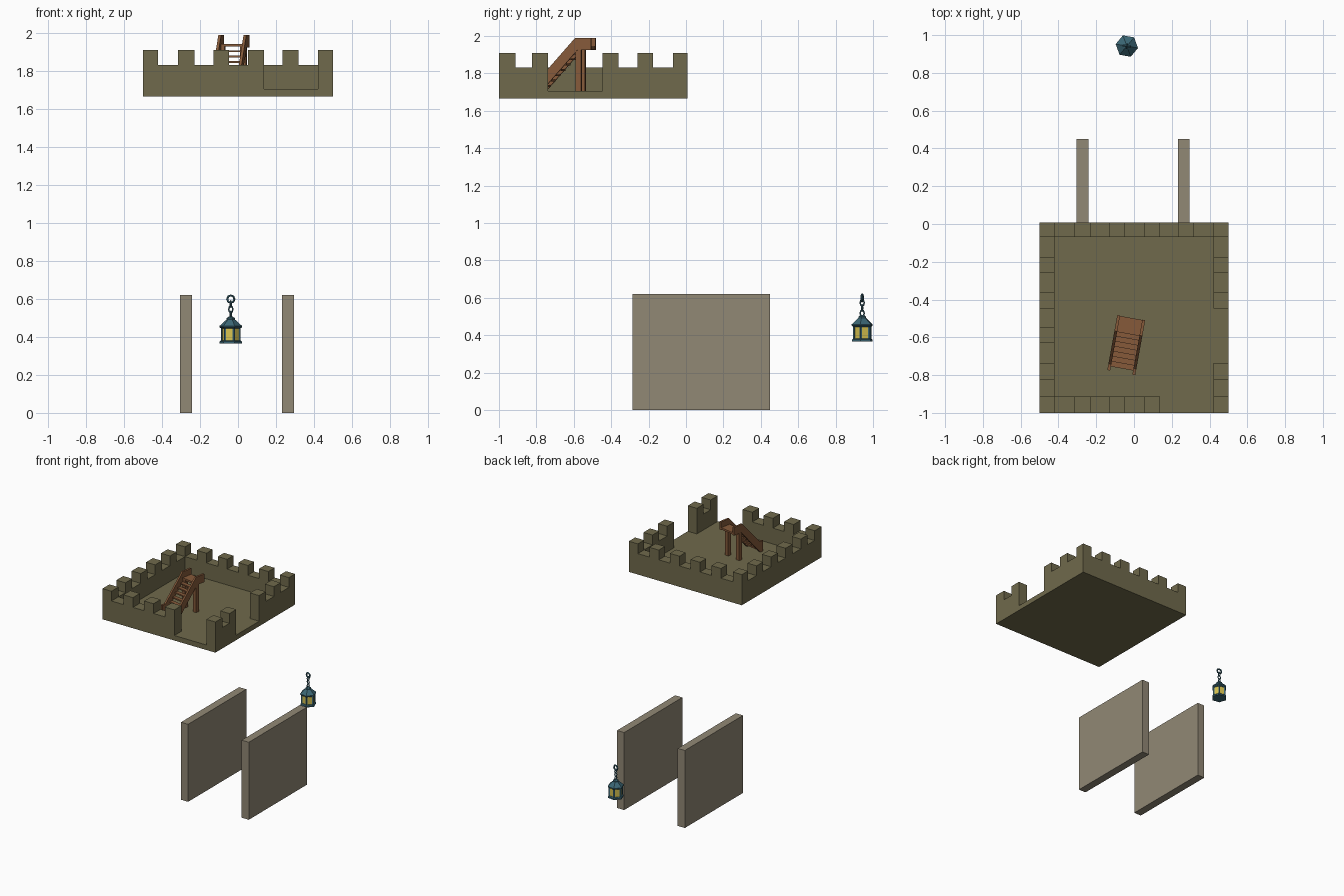
import bpy, bmesh, math
from mathutils import Matrix, Vector

if "Cube" in bpy.data.objects:
    bpy.data.objects.remove(bpy.data.objects["Cube"])


def material(name, rgb):
    m = bpy.data.materials.new(name)
    m.diffuse_color = (*rgb, 1)
    m.use_nodes = True
    m.node_tree.nodes["Principled BSDF"].inputs["Base Color"].default_value = m.diffuse_color
    return m


MOSS = material("mossy_stone", (0.162, 0.144, 0.072))
STONE = material("pale_stone", (0.283, 0.246, 0.178))
WOOD = material("brown_wood", (0.238, 0.102, 0.042))
TEAL = material("teal_metal", (0.045, 0.138, 0.181))
GLASS = material("yellow_glass", (0.69, 0.55, 0.08))


def finish(name, bm, mat, matrix=None):
    bmesh.ops.recalc_face_normals(bm, faces=bm.faces)
    me = bpy.data.meshes.new(name)
    bm.to_mesh(me)
    bm.free()
    me.materials.append(mat)
    ob = bpy.data.objects.new(name, me)
    bpy.context.collection.objects.link(ob)
    if matrix:
        ob.matrix_world = matrix
    return ob


def box(name, lo, hi, mat, matrix=None):
    bm = bmesh.new()
    bmesh.ops.create_cube(bm, size=1)
    for v in bm.verts:
        v.co = [a + (b - a) * (c + 0.5) for a, b, c in zip(lo, hi, v.co)]
    return finish(name, bm, mat, matrix)


def extrude_x(name, profile, x0, x1, mat, matrix):
    """Extrude a (y, z) outline from x0 to x1."""
    bm = bmesh.new()
    a = [bm.verts.new((x0, y, z)) for y, z in profile]
    b = [bm.verts.new((x1, y, z)) for y, z in profile]
    bm.faces.new(a)
    bm.faces.new(b[::-1])
    for i in range(len(a)):
        j = (i + 1) % len(a)
        bm.faces.new((a[i], b[i], b[j], a[j]))
    return finish(name, bm, mat, matrix)


def lathe(name, rings, sides, mat, matrix, turn=0.0):
    """Closed faceted solid from (radius, z) rings."""
    bm = bmesh.new()
    loops = []
    for r, z in rings:
        angles = [turn + math.tau * i / sides for i in range(sides)]
        loops.append([bm.verts.new((r * math.cos(t), r * math.sin(t), z)) for t in angles])
    for p, q in zip(loops, loops[1:]):
        for i in range(sides):
            j = (i + 1) % sides
            bm.faces.new((p[i], p[j], q[j], q[i]))
    bm.faces.new(loops[0][::-1])
    bm.faces.new(loops[-1])
    return finish(name, bm, mat, matrix)


# Battlement: courtyard floor, crenellated walls, two openings, as solid cells
XS = [-.5, -.42, -.315, -.23, -.13, -.047, .052, .137, .235, .318, .42, .5]
YS = [-1, -.912, -.823, -.737, -.63, -.545, -.447, -.362, -.26, -.177, -.07, .008]
ZS = [1.665, 1.705, 1.832, 1.91]


def solid(i, j, k):
    if not (0 <= i < 11 and 0 <= j < 11 and 0 <= k < 3):
        return False
    wall = i in (0, 10) or j in (0, 10)
    gate = (j == 0 and 7 <= i <= 9) or (i == 10 and 3 <= j <= 5)
    if not wall or gate:
        return k == 0
    merlon = i % 2 == 0 and j % 2 == 0
    return k < (3 if merlon else 2)


bm = bmesh.new()
for i in range(11):
    for j in range(11):
        for k in range(3):
            if not solid(i, j, k):
                continue
            for axis in range(3):
                for s in (0, 1):
                    n = [i, j, k]
                    n[axis] += 2 * s - 1
                    if solid(*n):
                        continue
                    quad = []
                    for u, w in ((0, 0), (1, 0), (1, 1), (0, 1)):
                        c = [u, w]
                        c.insert(axis, s)
                        quad.append(bm.verts.new((XS[i + c[0]], YS[j + c[1]], ZS[k + c[2]])))
                    bm.faces.new(quad)
bmesh.ops.remove_doubles(bm, verts=bm.verts, dist=1e-4)
bmesh.ops.recalc_face_normals(bm, faces=bm.faces)
bmesh.ops.dissolve_limit(bm, angle_limit=0.02, verts=bm.verts, edges=bm.edges)
finish("battlement", bm, MOSS)

# Wooden stairs: side rails, treads, deck and posts, turned a little
STAIR = Matrix.Translation((-0.041, -0.641, 0)) @ Matrix.Rotation(math.radians(-10.3), 4, 'Z')
RAIL = [(-.148, 1.705), (-.148, 1.79), (-.115, 1.79), (.063, 1.99),
        (.148, 1.99), (.148, 1.925), (.075, 1.925), (-.12, 1.705)]
for side, s in (("left", -1), ("right", 1)):
    extrude_x(side + "_stair_rail", RAIL, s * .060, s * .075, WOOD, STAIR)
    a, b = sorted((s * .042, s * .072))
    box(side + "_stair_post", (a, .064, 1.705), (b, .094, 1.93), WOOD, STAIR)
box("stair_deck", (-.061, .06, 1.928), (.061, .146, 1.943), WOOD, STAIR)
for n in range(7):
    y, z = -.126 + n * .027, 1.728 + n * .0285
    box(f"stair_tread_{n + 1}", (-.061, y, z), (.061, y + .03, z + .01), WOOD, STAIR)

# Two freestanding wall slabs
box("left_slab", (-.305, -.285, 0), (-.242, .45, .62), STONE)
box("right_slab", (.232, -.285, 0), (.295, .45, .62), STONE)

# Six-sided hanging lantern
LAMP = Matrix.Translation((-0.038, 0.942, 0))
TURN = math.radians(-10)
lathe("lantern_base", [(.059, .366), (.059, .376), (.052, .382)], 6, TEAL, LAMP, TURN)
lathe("lantern_glass", [(.046, .38), (.046, .45)], 6, GLASS, LAMP, TURN)
lathe("lantern_roof", [(.052, .445), (.06, .451), (.06, .458), (.022, .492),
                       (.022, .499), (.009, .508)], 6, TEAL, LAMP, TURN)
for n in range(6):
    t = TURN + math.tau * n / 6
    at = Matrix.Translation((.046 * math.cos(t), .046 * math.sin(t), 0))
    lathe(f"lantern_bar_{n + 1}", [(.007, .378), (.007, .452)], 4, TEAL, LAMP @ at, t)


# Chain links and top ring, alternately turned
def link(name, z, radius, tube, stretch, turn):
    bpy.ops.mesh.primitive_torus_add(major_segments=8, minor_segments=5,
                                     major_radius=radius, minor_radius=tube)
    ob = bpy.context.object
    ob.name = name
    ob.data.materials.append(TEAL)
    ob.matrix_world = (LAMP @ Matrix.Translation((0, 0, z)) @ Matrix.Rotation(turn, 4, 'Z')
                       @ Matrix.Diagonal((1, 1, stretch, 1))
                       @ Matrix.Rotation(math.pi / 2, 4, 'X'))


for n in range(3):
    link(f"chain_link_{n + 1}", .517 + n * .028, .011, .0042, 1.4,
         TURN + (math.pi / 2 if n % 2 == 0 else 0))
link("hanging_ring", .599, .019, .006, 1, TURN)
